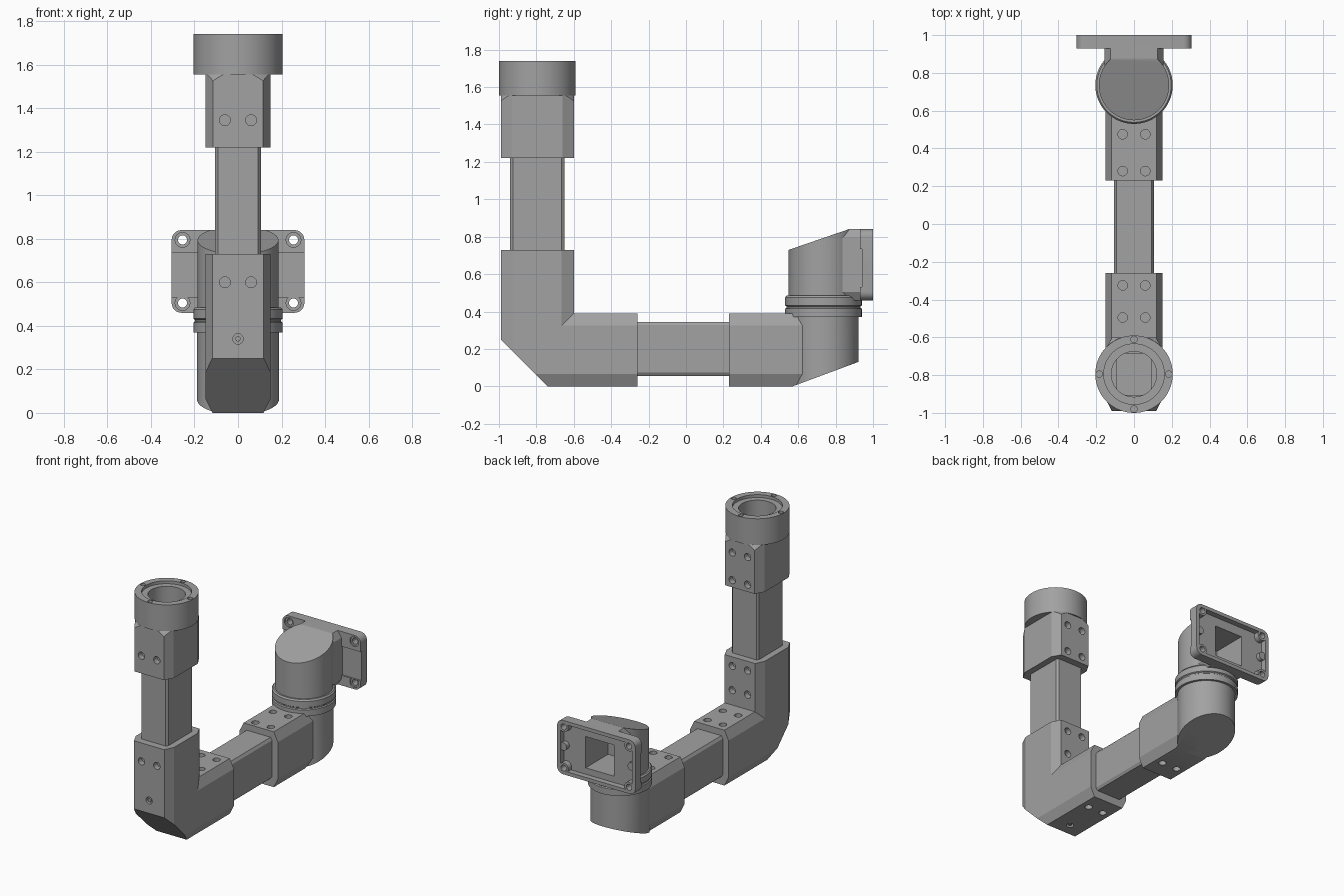
import bpy, bmesh, math
from mathutils import Vector, Matrix

if "Cube" in bpy.data.objects:
    bpy.data.objects.remove(bpy.data.objects["Cube"])

grey = bpy.data.materials.new("mid_grey")
grey.use_nodes = True
grey.diffuse_color = (0.36, 0.36, 0.36, 1)
grey.node_tree.nodes["Principled BSDF"].inputs["Base Color"].default_value = grey.diffuse_color


def finish(name, bm):
    bmesh.ops.recalc_face_normals(bm, faces=bm.faces)
    mesh = bpy.data.meshes.new(name)
    bm.to_mesh(mesh)
    bm.free()
    mesh.materials.append(grey)
    obj = bpy.data.objects.new(name, mesh)
    bpy.context.collection.objects.link(obj)
    return obj


def octagon(half, near, far, cx, cd):
    """Chamfered section as (x, depth) pairs."""
    right = [(half - cx, near), (half, near + cd), (half, far - cd), (half - cx, far)]
    return right + [(-x, d) for x, d in reversed(right)]


def loft(name, rings, clips=()):
    """Skin matching rings, cap both ends, then slice off by planes."""
    bm = bmesh.new()
    loops = [[bm.verts.new(p) for p in ring] for ring in rings]
    n = len(loops[0])
    for a, b in zip(loops, loops[1:]):
        for i in range(n):
            j = (i + 1) % n
            bm.faces.new((a[i], a[j], b[j], b[i]))
    bm.faces.new(loops[0])
    bm.faces.new(loops[-1])
    for point, normal in clips:
        geom = bm.verts[:] + bm.edges[:] + bm.faces[:]
        cut = bmesh.ops.bisect_plane(bm, geom=geom, plane_co=point,
                                     plane_no=normal, clear_outer=True)
        edges = [e for e in cut["geom_cut"] if isinstance(e, bmesh.types.BMEdge)]
        if edges:
            bmesh.ops.edgeloop_fill(bm, edges=edges)
    return finish(name, bm)


def upright(name, section, z0, z1):
    return loft(name, [[(x, d, z) for x, d in section] for z in (z0, z1)])


def lengthwise(name, section, y0, y1, clips=()):
    return loft(name, [[(x, y, d) for x, d in section] for y in (y0, y1)], clips)


def disc(radius, y, z, n=64):
    turn = [math.tau * i / n for i in range(n)]
    return [(radius * math.cos(t), y + radius * math.sin(t), z) for t in turn]


def lathe(name, profile, y, n=64):
    """Revolve a closed (radius, z) outline about a vertical axis."""
    bm = bmesh.new()
    loops = []
    for r, z in profile:
        loops.append([bm.verts.new(p) for p in disc(r, y, z, n)])
    for a, b in zip(loops, loops[1:] + loops[:1]):
        for i in range(n):
            j = (i + 1) % n
            bm.faces.new((a[i], a[j], b[j], b[i]))
    return finish(name, bm)


def pins(name, items):
    """Several cylinders in one mesh: (centre, axis, radius, length)."""
    bm = bmesh.new()
    for centre, axis, radius, length in items:
        spin = Vector(axis).to_track_quat('Z', 'Y').to_matrix().to_4x4()
        bmesh.ops.create_cone(bm, cap_ends=True, segments=24, radius1=radius, radius2=radius,
                              depth=length, matrix=Matrix.Translation(centre) @ spin)
    return finish(name, bm)


def box(name, x0, x1, y0, y1, z0, z1):
    return loft(name, [[(x0, y0, z), (x1, y0, z), (x1, y1, z), (x0, y1, z)] for z in (z0, z1)])


def boolean(obj, tool, mode='DIFFERENCE', keep=False):
    mod = obj.modifiers.new("cut", 'BOOLEAN')
    mod.operation, mod.object, mod.solver = mode, tool, 'EXACT'
    graph = bpy.context.evaluated_depsgraph_get()
    mesh = bpy.data.meshes.new_from_object(obj.evaluated_get(graph))
    obj.modifiers.clear()
    obj.data = mesh
    if not keep:
        bpy.data.objects.remove(tool)


X, Y, Z = (1, 0, 0), (0, 1, 0), (0, 0, 1)
SIDES = (-0.06, 0.06)
POST_Y, SWIVEL_Y = -0.795, 0.735

# Square tubes
upright_tube = upright("upright_tube", octagon(0.105, -0.94, -0.65, 0.012, 0.015), 0.70, 1.25)
lengthwise("horizontal_tube", octagon(0.105, 0.055, 0.345, 0.012, 0.018), -0.29, 0.26)

# Elbow: mitred sweep with the outer corner sliced off
sec = octagon(0.15, 0, 0.39, 0.032, 0.065)
elbow = loft("elbow_socket", [[(x, d - 0.99, 0.73) for x, d in sec],
                              [(x, d - 0.99, d) for x, d in sec],
                              [(x, -0.26, d) for x, d in sec]],
             [((0, -0.99, 0.25), (0, -1, -1))])
holes = [((x, -0.99, 0.6), Y, 0.025, 0.08) for x in SIDES]
holes += [((x, -0.39, 0), Z, 0.025, 0.08) for x in SIDES]
holes += [((x, -0.6, z), Y, 0.025, 0.08) for x in SIDES for z in (0.495, 0.665)]
holes += [((x, y, 0.39), Z, 0.025, 0.08) for x in SIDES for y in (-0.495, -0.325)]
holes += [((0, -0.99, 0.34), Y, 0.024, 0.04), ((0, -0.65, 0), Z, 0.024, 0.04)]
boolean(elbow, pins("elbow_holes", holes))
pins("elbow_screws", [((0, -0.975, 0.34), Y, 0.012, 0.02), ((0, -0.65, 0.015), Z, 0.012, 0.02)])

# Upper socket, corners turned down to meet the ring
upper = upright("upper_socket", octagon(0.15, -0.99, -0.60, 0.035, 0.06), 1.22, 1.556)
cone = loft("corner_turning", [disc(0.7, POST_Y, 0.82), disc(0.205, POST_Y, 1.557)])
boolean(upper, cone, 'INTERSECT')
holes = [((x, -0.99, 1.345), Y, 0.025, 0.08) for x in SIDES]
holes += [((x, -0.6, z), Y, 0.025, 0.08) for x in SIDES for z in (1.27, 1.465)]
boolean(upper, pins("upper_holes", holes))

# Top ring with a stepped face and four screw holes
ring = lathe("top_ring", [(0.12, 1.555), (0.205, 1.555), (0.205, 1.74), (0.16, 1.74),
                          (0.16, 1.72), (0.12, 1.72)], POST_Y)
holes = []
for k in range(4):
    a = k * math.pi / 2
    holes.append(((0.184 * math.cos(a), POST_Y + 0.184 * math.sin(a), 1.74), Z, 0.017, 0.04))
boolean(ring, pins("ring_holes", holes))

# Cable bore running down the post
bore = box("bore", -0.09, 0.09, POST_Y - 0.11, POST_Y + 0.11, 0.42, 1.8)
for part in (upper, upright_tube, elbow):
    boolean(part, bore, keep=True)
bpy.data.objects.remove(bore)

# Rear socket and lower swivel barrel share one sloping underside
under = [((0, 0.57, 0), (0, 0.13, -0.35))]
rear = lengthwise("rear_socket", sec, 0.23, SWIVEL_Y, under)
holes = [((x, y, 0.39), Z, 0.025, 0.08) for x in SIDES for y in (0.28, 0.475)]
holes += [((x, 0.36, 0), Z, 0.025, 0.08) for x in SIDES]
boolean(rear, pins("rear_holes", holes))
loft("lower_barrel", [disc(0.188, SWIVEL_Y, z) for z in (0, 0.38)], under)

# Swivel collar with a groove
lathe("swivel_collar", [(0.1, 0.37), (0.205, 0.37), (0.205, 0.415), (0.198, 0.42), (0.198, 0.428),
                        (0.205, 0.433), (0.205, 0.475), (0.197, 0.485), (0.1, 0.485)], SWIVEL_Y)

# Upper barrel with sloping top
barrel = loft("upper_barrel", [disc(0.186, SWIVEL_Y, z) for z in (0.47, 0.84)],
              [((0, 0.55, 0.73), (0, -0.11, 0.32))])

# Neck and wall flange
neck = lengthwise("flange_neck", octagon(0.155, 0.46, 0.84, 0.03, 0.045), 0.87, 0.945)
neck_root = lengthwise("neck_root", octagon(0.155, 0.46, 0.84, 0.03, 0.045), 0.78, 0.87,
                       [((0, 0.87, 0.84), (0, -0.11, 0.32))])
outline = []
for sx, sz, start in ((1, 1, 0), (-1, 1, 90), (-1, -1, 180), (1, -1, 270)):
    for step in range(7):
        a = math.radians(start + step * 15)
        outline.append((sx * 0.26 + 0.045 * math.cos(a), 0.65 + sz * 0.145 + 0.045 * math.sin(a)))
flange = lengthwise("wall_flange", outline, 0.93, 1.0)
boolean(flange, box("rear_pocket", -0.28, 0.28, 0.96, 1.1, 0.485, 0.815))
for s in (-1, 1):
    lo, hi = sorted((s * 0.155, s * 0.4))
    boolean(flange, box("front_recess", lo, hi, 0.9, 0.942, 0.53, 0.735))

# Corner bosses, drilled and counterbored together with the flange
corners = [(x, z) for x in (-0.255, 0.255) for z in (0.505, 0.795)]
bosses = pins("corner_bosses", [((x, 0.975, z), Y, 0.036, 0.048) for x, z in corners])
pins("side_bosses", [((x, 0.97, 0.65), Y, 0.028, 0.04) for x in (-0.265, 0.265)])
drill = pins("drill", [((x, 0.97, z), Y, 0.021, 0.2) for x, z in corners])
sink = pins("counterbore", [((x, 0.92, z), Y, 0.034, 0.04) for x, z in corners])
pocket = box("deep_pocket", -0.11, 0.11, 0.71, 1.1, 0.53, 0.75)
for part, tools in ((flange, (drill, sink, pocket)), (bosses, (drill,)),
                    (neck, (pocket,)), (neck_root, (pocket,)), (barrel, (pocket,))):
    for tool in tools:
        boolean(part, tool, keep=True)
for tool in (drill, sink, pocket):
    bpy.data.objects.remove(tool)

# Smooth the round walls, keep the edges crisp
bpy.ops.object.select_all(action='DESELECT')
for obj in bpy.context.scene.objects:
    if obj.type == 'MESH':
        obj.select_set(True)
        bpy.context.view_layer.objects.active = obj
bpy.ops.object.shade_smooth_by_angle(angle=math.radians(25))
